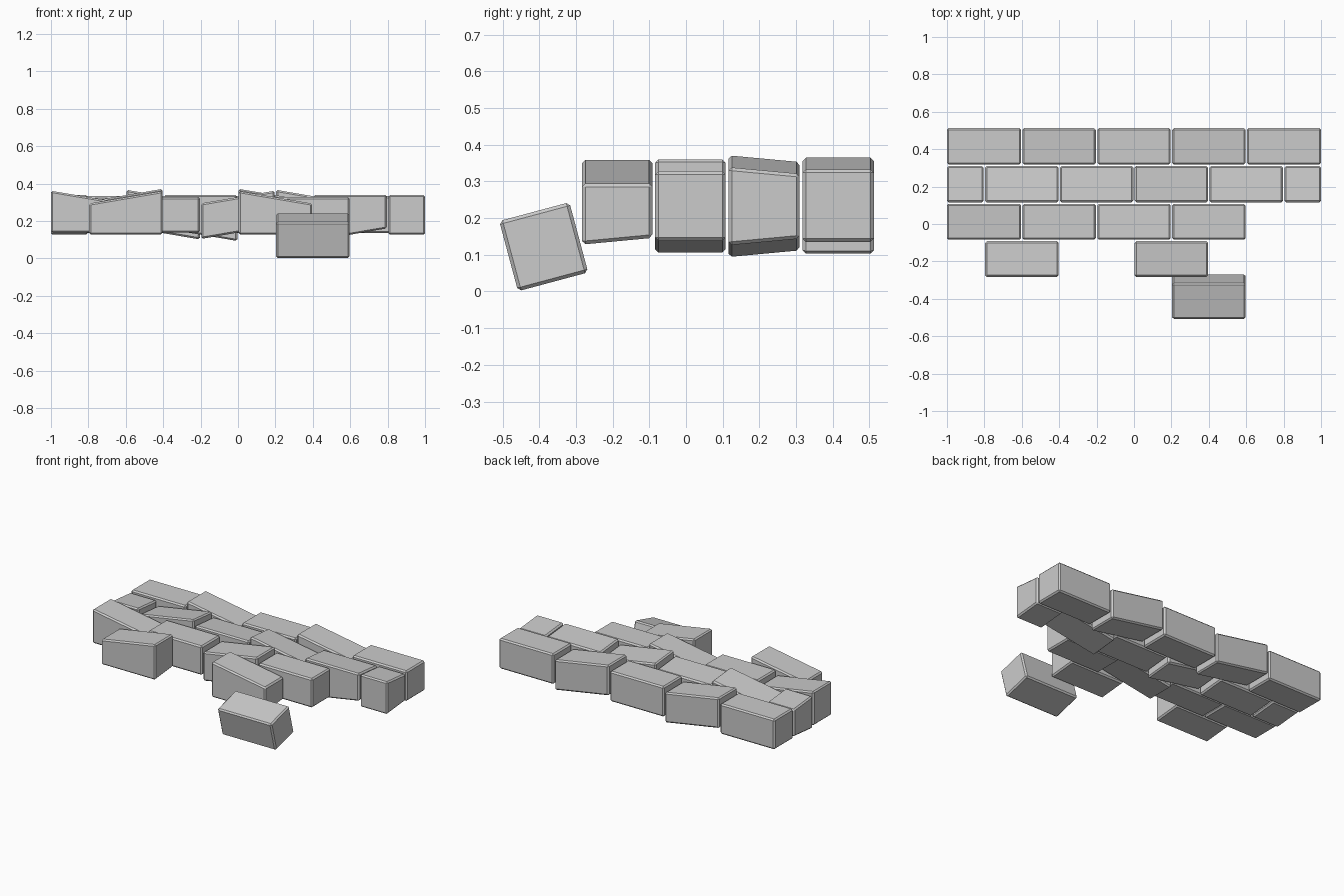
import bpy, bmesh
from math import radians
from mathutils import Matrix

if "Cube" in bpy.data.objects:
    bpy.data.objects.remove(bpy.data.objects["Cube"])


def brick(name, x0, x1, y0, y1, bottom, top, tilt=0.0, pivot=None):
    """Chamfered brick; bottom/top are functions (u along x, v along y) -> z."""
    bm = bmesh.new()
    bmesh.ops.create_cube(bm, size=1)
    for v in bm.verts:
        u, w, t = (c + 0.5 for c in v.co)
        v.co = (x0 + (x1 - x0) * u, y0 + (y1 - y0) * w,
                top(u, w) if t > 0.5 else bottom(u, w))
    bmesh.ops.bevel(bm, geom=bm.edges[:], offset=0.009, segments=1,
                    profile=0.5, affect='EDGES')
    if tilt:
        bmesh.ops.rotate(bm, verts=bm.verts, cent=pivot,
                         matrix=Matrix.Rotation(tilt, 3, 'X'))
    me = bpy.data.meshes.new(name)
    bm.to_mesh(me)
    bm.free()
    ob = bpy.data.objects.new(name, me)
    bpy.context.collection.objects.link(ob)
    return ob


def plane(z, slope=0, dy=0):
    """Brick face height: slope in x (+1 rises to the right), drift dy toward the back."""
    return lambda u, w: z + slope * 0.067 * (u - 0.5) + dy * (w - 0.5)


G = 0.004  # half of the joint between bricks

# Each row: y range, bottom height and drift, top height and drift,
# then bricks as (x start, x end, bottom slope, top slope)
rows = {
    "back_row": (0.318, 0.512, 0.135, 0, 0.333, 0, [
        (-1, -0.6, 0, 0), (-0.6, -0.2, -1, -1), (-0.2, 0.2, 0, 0),
        (0.2, 0.6, -1, -1), (0.6, 1.0, 0, 0)]),
    "third_row": (0.116, 0.31, 0.135, 0.018, 0.33, -0.018, [
        (-1, -0.8, 0, 0), (-0.8, -0.4, 0, 1), (-0.4, 0, -1, 0),
        (0, 0.4, 0, -1), (0.4, 0.8, 1, 0), (0.8, 1.0, 0, 0)]),
    "second_row": (-0.084, 0.108, 0.138, 0, 0.328, 0, [
        (-1, -0.6, 0, -1), (-0.6, -0.2, 0, 0),
        (-0.2, 0.2, 1, 1), (0.2, 0.6, 0, 0)]),
    "front_row": (-0.283, -0.092, 0.137, 0.018, 0.327, 0, [
        (-0.8, -0.4, 0, 1), (0, 0.4, 0, -1)]),
}

for row, (y0, y1, zb, db, zt, dt, bricks) in rows.items():
    for i, (x0, x1, sb, st) in enumerate(bricks):
        a = x0 if x0 == -1 else x0 + G
        b = x1 if x1 == 1 else x1 - G
        brick(f"{row}_brick_{i + 1}", a, b, y0, y1,
              plane(zb, sb, db), plane(zt, st, dt))

# Loose brick that has dropped off the front edge
cy, cz, h = -0.388, 0.122, 0.099
brick("fallen_brick", 0.2 + G, 0.6 - G, cy - h, cy + h,
      plane(cz - h), plane(cz + h), radians(15), (0.4, cy, cz))
